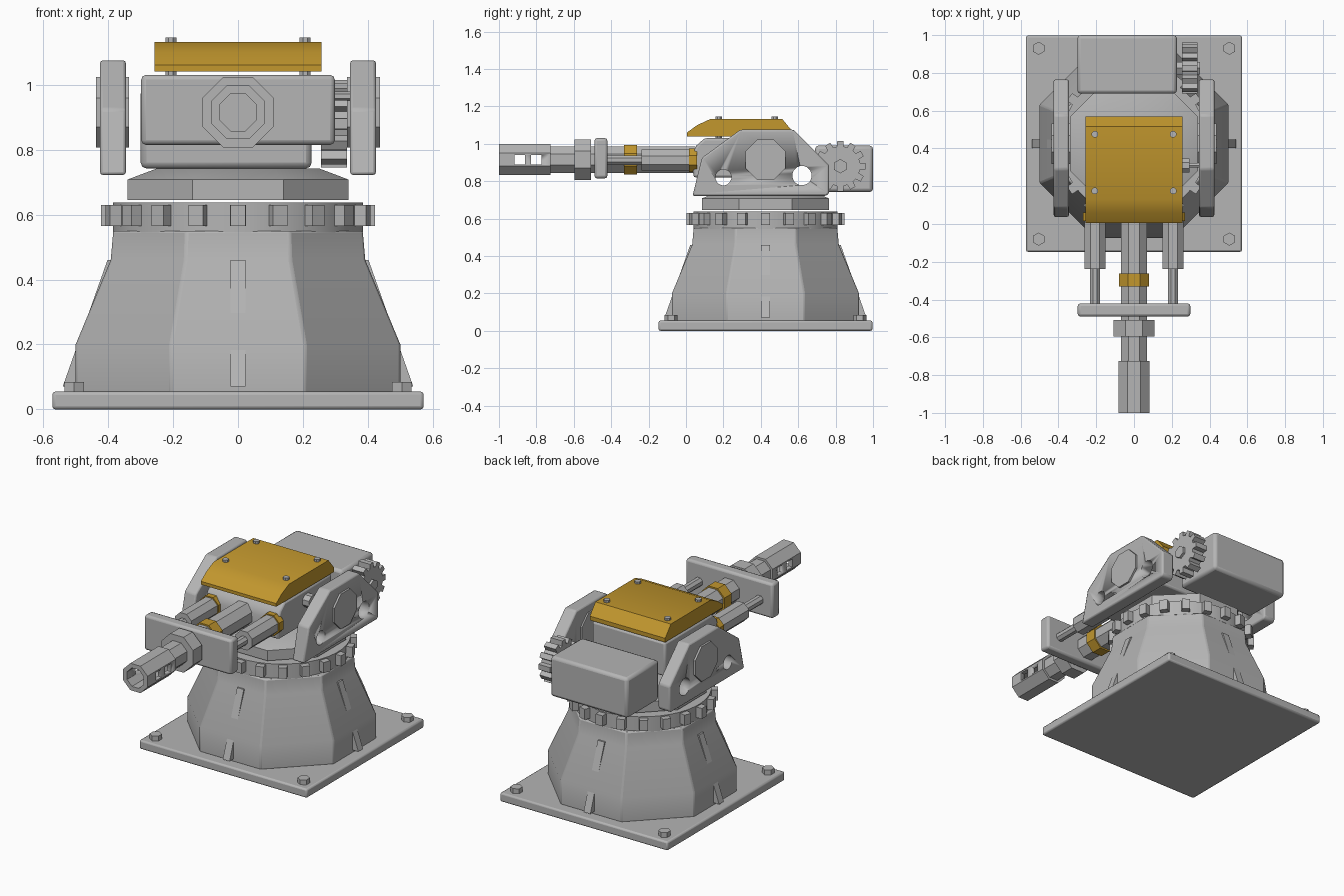
import bpy, bmesh, math
from mathutils import Vector

if "Cube" in bpy.data.objects:
    bpy.data.objects.remove(bpy.data.objects["Cube"])

CY = 0.425          # turret axis position in y
BZ = 0.915          # barrel height
K8 = 1 / math.cos(math.pi / 8)   # octagon apothem -> radius


def material(name, rgb):
    m = bpy.data.materials.new(name)
    m.diffuse_color = (*rgb, 1)
    m.use_nodes = True
    m.node_tree.nodes["Principled BSDF"].inputs["Base Color"].default_value = m.diffuse_color
    return m


GREY = material("steel grey", (0.46, 0.46, 0.46))
YELLOW = material("safety yellow", (0.54, 0.31, 0.027))


def finish(name, bm, mat, bevel=0):
    bmesh.ops.recalc_face_normals(bm, faces=bm.faces)
    me = bpy.data.meshes.new(name)
    bm.to_mesh(me)
    bm.free()
    me.materials.append(mat)
    me.shade_smooth()
    me.set_sharp_from_angle(angle=math.radians(30))
    ob = bpy.data.objects.new(name, me)
    bpy.context.collection.objects.link(ob)
    if bevel:
        b = ob.modifiers.new("bevel", 'BEVEL')
        b.width, b.segments = bevel, 2
        b.limit_method, b.angle_limit = 'ANGLE', math.radians(30)
    return ob


def place(axis, a, b, h):
    return {'X': Vector((h, a, b)), 'Y': Vector((a, h, b)), 'Z': Vector((a, b, h))}[axis]


def prism(name, pts, lo, hi, axis, mat=GREY, bevel=0):
    """Extrude a 2D outline along an axis."""
    bm = bmesh.new()
    lower, upper = [[bm.verts.new(place(axis, a, b, h)) for a, b in pts] for h in (lo, hi)]
    bm.faces.new(lower)
    bm.faces.new(upper)
    n = len(pts)
    for i in range(n):
        j = (i + 1) % n
        bm.faces.new((lower[i], lower[j], upper[j], upper[i]))
    return finish(name, bm, mat, bevel)


def turned(name, profile, centre, axis, sides=8, mat=GREY, bevel=0):
    """Stack of polygon rings (apothem, position), flat side facing outwards."""
    bm = bmesh.new()
    k = 1 / math.cos(math.pi / sides)
    rings = []
    for r, h in profile:
        angs = [(i + 0.5) * math.tau / sides for i in range(sides)]
        rings.append([bm.verts.new(place(axis, centre[0] + r * k * math.cos(t),
                                         centre[1] + r * k * math.sin(t), h)) for t in angs])
    bm.faces.new(rings[0])
    bm.faces.new(rings[-1])
    for p, q in zip(rings, rings[1:]):
        for i in range(sides):
            j = (i + 1) % sides
            bm.faces.new((p[i], p[j], q[j], q[i]))
    return finish(name, bm, mat, bevel)


def box(name, x, y, z, mat=GREY, bevel=0):
    return prism(name, [(x[0], y[0]), (x[1], y[0]), (x[1], y[1]), (x[0], y[1])],
                 z[0], z[1], 'Z', mat, bevel)


def gear_outline(n, r_in, r_out, w, centre):
    pts = []
    for i in range(n):
        t = i * math.tau / n
        c, s = math.cos(t), math.sin(t)
        for r, o in ((r_in, -w), (r_out, -w * 0.9), (r_out, w * 0.9), (r_in, w)):
            pts.append((centre[0] + r * c - o * s, centre[1] + r * s + o * c))
    return pts


def cut(target, cutter):
    cutter.hide_render = True
    cutter.display_type = 'WIRE'
    m = target.modifiers.new("cut", 'BOOLEAN')
    m.operation, m.solver, m.object = 'DIFFERENCE', 'EXACT', cutter


# Base plate with corner bolts
box("base_plate", (-0.572, 0.572), (CY - 0.572, CY + 0.572), (0, 0.055), bevel=0.01)
for sx in (-1, 1):
    for sy in (-1, 1):
        turned("base_bolt", [(0.03, 0.05), (0.03, 0.085)], (sx * 0.505, CY + sy * 0.505), 'Z', 6)

# Octagonal pedestal
turned("pedestal", [(0.5, 0.05), (0.5, 0.2), (0.392, 0.46), (0.384, 0.55)], (0, CY), 'Z', bevel=0.007)

# Buttress ribs on the four main faces
rib = [(0.3, 0.07), (0.54, 0.07), (0.402, 0.46), (0.3, 0.46)]
for s in (-1, 1):
    prism("side_rib", [(s * a, b) for a, b in rib], CY - 0.023, CY + 0.023, 'Y')
    prism("end_rib", [(CY + s * a, b) for a, b in rib], -0.023, 0.023, 'X')

# Slewing ring and turntable
turned("ring_disc", [(0.385, 0.545), (0.385, 0.637)], (0, CY), 'Z', 40)
prism("ring_teeth", gear_outline(20, 0.37, 0.422, 0.026, (0, CY)), 0.565, 0.63, 'Z')
turned("turntable", [(0.34, 0.645), (0.34, 0.708), (0.25, 0.742)], (0, CY), 'Z')

# Side brackets with lightening holes and trunnion caps
bracket = [(0.035, 0.722), (0.752, 0.722), (0.765, 0.735), (0.765, 0.885),
           (0.575, 1.075), (0.29, 1.075), (0.085, 0.925)]
for s in (-1, 1):
    x0, x1 = sorted((s * 0.345, s * 0.425))
    side = prism("side_bracket", bracket, x0, x1, 'X', bevel=0.012)
    for y, z, r in ((0.2, 0.82, 0.042), (0.62, 0.83, 0.051)):
        cut(side, turned("hole_cutter", [(r, s * 0.3), (r, s * 0.5)], (y, z), 'X', 16))
    turned("trunnion_cap", [(0.108, s * 0.336), (0.108, s * 0.437)], (CY, BZ), 'X')

# Receiver body with rounded front, control knob
prism("receiver", [(0.04, 0.82), (0.033, 0.94), (0.055, 0.99), (0.1, 1.03), (0.56, 1.03), (0.56, 0.82)],
      -0.25, 0.25, 'X', bevel=0.012)
turned("control_knob", [(0.038, 0.24), (0.038, 0.295)], (0.31, 0.965), 'X')
turned("knob_shaft", [(0.012, 0.29), (0.012, 0.35)], (0.31, 0.965), 'X', 6)

# Armoured top cover with bolts running through it
prism("top_cover", [(0.005, 1.04), (0.005, 1.06), (0.06, 1.1), (0.13, 1.132),
                    (0.515, 1.132), (0.57, 1.065), (0.57, 1.04)], -0.257, 0.257, 'X', YELLOW)
for x in (-0.207, 0.207):
    for y in (0.175, 0.475):
        turned("cover_bolt", [(0.017, 1.02), (0.017, 1.146)], (x, y), 'Z', 8)

# Rear housing with drive gear
box("rear_housing", (-0.3, 0.227), (0.69, 1.0), (0.742, 0.99), bevel=0.018)
prism("drive_gear", gear_outline(12, 0.105, 0.135, 0.018, (0.825, 0.88)), 0.255, 0.335, 'X')
turned("gear_hub", [(0.033, 0.2), (0.033, 0.35)], (0.825, 0.88), 'X', 6)

# Main barrel, collar, shield plate and brake block
turned("barrel", [(0.07, 0.05), (0.07, -0.74)], (0, BZ), 'Y')
turned("barrel_collar", [(0.079, -0.262), (0.079, -0.332)], (0, BZ), 'Y', mat=YELLOW)
box("shield_plate", (-0.298, 0.298), (-0.49, -0.42), (0.815, 1.03), bevel=0.014)
turned("brake_block", [(0.109, -0.507), (0.109, -0.595)], (0, BZ), 'Y')

# Hollow muzzle with vent slots through both walls
muzzle = turned("muzzle", [(0.083, -0.725), (0.083, -1), (0.057, -1), (0.057, -0.745)], (0, BZ), 'Y')
for y in (-0.89, -0.8):
    cut(muzzle, box("slot_cutter", (-0.2, 0.2), (y - 0.028, y + 0.028), (BZ - 0.025, BZ + 0.025)))

# Recoil pistons on both sides of the barrel
for s in (-1, 1):
    c = (s * 0.207, BZ - 0.003)
    turned("recoil_cylinder", [(0.056, 0.05), (0.056, -0.238)], c, 'Y')
    turned("recoil_rod", [(0.026, -0.23), (0.026, -0.43)], c, 'Y')
    turned("recoil_collar", [(0.063, 0.06), (0.063, 0.015)], c, 'Y', mat=YELLOW)
